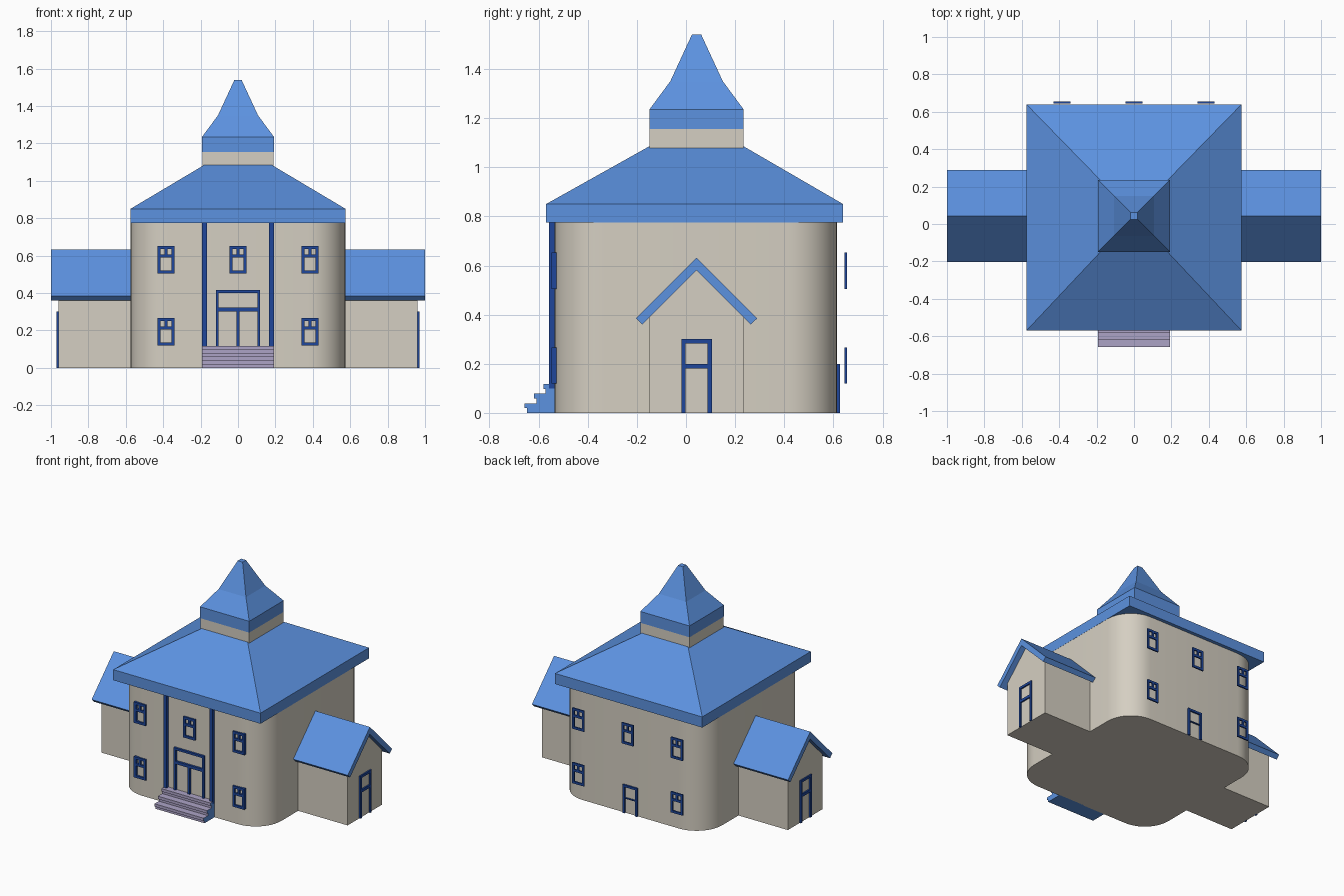
import bpy, bmesh
from mathutils import Matrix

cube = bpy.data.objects.get("Cube")
if cube:
    bpy.data.objects.remove(cube)


def material(name, rgb):
    m = bpy.data.materials.new(name)
    m.use_nodes = True
    lin = [(c / 255 / 12.92 if c < 11 else ((c / 255 + 0.055) / 1.055) ** 2.4) for c in rgb]
    m.diffuse_color = (*lin, 1)
    m.node_tree.nodes["Principled BSDF"].inputs["Base Color"].default_value = (*lin, 1)
    return m


STONE = material("warm stone", (213, 207, 194))
ROOF = material("roof blue", (92, 146, 224))
TRIM = material("dark blue trim", (30, 70, 155))
STEP = material("lavender step", (172, 163, 198))
MID = 0.043   # depth of the wing ridge and spire


def finish(name, bm, *mats):
    bmesh.ops.recalc_face_normals(bm, faces=bm.faces)
    me = bpy.data.meshes.new(name)
    bm.to_mesh(me)
    bm.free()
    for m in mats:
        me.materials.append(m)
    ob = bpy.data.objects.new(name, me)
    bpy.context.collection.objects.link(ob)
    return ob


def add_box(bm, x0, x1, y0, y1, z0, z1):
    size = Matrix.Diagonal((x1 - x0, y1 - y0, z1 - z0, 1))
    place = Matrix.Translation(((x0 + x1) / 2, (y0 + y1) / 2, (z0 + z1) / 2))
    return bmesh.ops.create_cube(bm, size=1, matrix=place @ size)["verts"]


def box(name, mat, *dims):
    bm = bmesh.new()
    add_box(bm, *dims)
    return finish(name, bm, mat)


def extrude_x(name, profile, x0, x1, *mats):
    """Sweep a (y, z) outline along x."""
    bm = bmesh.new()
    face = bm.faces.new([bm.verts.new((x0, y, z)) for y, z in profile])
    geo = bmesh.ops.extrude_face_region(bm, geom=[face])["geom"]
    bmesh.ops.translate(bm, vec=(x1 - x0, 0, 0),
                        verts=[v for v in geo if isinstance(v, bmesh.types.BMVert)])
    return finish(name, bm, *mats)


def square_loft(name, mat, rings):
    """Stack rectangles given as (half x, y0, y1, z)."""
    bm = bmesh.new()
    loops = [[bm.verts.new(p) for p in ((-h, a, z), (h, a, z), (h, b, z), (-h, b, z))]
             for h, a, b, z in rings]
    for low, high in zip(loops, loops[1:]):
        for i in range(4):
            j = (i + 1) % 4
            bm.faces.new((low[i], low[j], high[j], high[i]))
    bm.faces.new(loops[0])
    bm.faces.new(loops[-1])
    return finish(name, bm, mat)


def bar_frame(name, bars, y0, y1, turn=None):
    """Join flat bars (x0, x1, z0, z1) into one frame."""
    bm = bmesh.new()
    for x0, x1, z0, z1 in bars:
        add_box(bm, x0, x1, y0, y1, z0, z1)
    if turn:
        bm.transform(turn)
    return finish(name, bm, TRIM)


def surround(x, half, z0, z1, t, sill=False):
    bars = [(x - half, x - half + t, z0, z1), (x + half - t, x + half, z0, z1),
            (x - half, x + half, z1 - t, z1)]
    if sill:
        bars.append((x - half, x + half, z0, z0 + t))
    return bars


# Main house with rounded corners
bm = bmesh.new()
add_box(bm, -0.574, 0.574, -0.535, 0.615, 0, 0.79)
upright = [e for e in bm.edges if abs(e.verts[0].co.z - e.verts[1].co.z) > 0.5]
bmesh.ops.bevel(bm, geom=upright, offset=0.2, segments=10, profile=0.5, affect='EDGES')
house = finish("house_walls", bm, STONE)
bpy.context.view_layer.objects.active = house
house.select_set(True)
bpy.ops.object.shade_smooth_by_angle(angle=0.6)
house.select_set(False)

# Hipped roof, tower and flared spire
square_loft("main_roof", ROOF, [(0.575, -0.57, 0.64, 0.775), (0.575, -0.57, 0.64, 0.85),
                                (0.18, -0.15, 0.235, 1.085)])
box("tower_walls", STONE, -0.19, 0.19, MID - 0.192, MID + 0.192, 1.075, 1.155)
square_loft("spire", ROOF, [(h, MID - h, MID + h, z) for h, z in
            ((0.192, 1.155), (0.192, 1.235), (0.107, 1.35), (0.019, 1.54))])

# Side wings with gable roofs and end doors
for side, s in (("left", 1), ("right", -1)):
    extrude_x(side + "_wing_walls",
              [(MID - 0.192, 0), (MID + 0.192, 0), (MID + 0.192, 0.405), (MID, 0.59),
               (MID - 0.192, 0.405)], s * 0.5, s * 0.96, STONE)
    extrude_x(side + "_wing_roof",
              [(MID, 0.632), (MID + 0.247, 0.385), (MID + 0.221, 0.36), (MID, 0.58),
               (MID - 0.221, 0.36), (MID - 0.247, 0.385)], s * 0.56, s, ROOF)
    bars = surround(0, 0.062, 0, 0.3, 0.017) + [(-0.062, 0.062, 0.18, 0.2)]
    turn = Matrix.Translation((s * 0.96, MID, 0)) @ Matrix.Rotation(s * 1.570796, 4, 'Z')
    bar_frame(side + "_wing_door_frame", bars, -0.01, 0.005, turn)

# Windows on front and back
for wall, y0, y1 in (("front", -0.547, -0.525), ("back", 0.645, 0.655)):
    for x, z in ((-0.385, 0.12), (0.385, 0.12), (-0.385, 0.505), (0, 0.505), (0.385, 0.505)):
        bars = surround(x, 0.046, z, z + 0.147, 0.016, sill=True)
        bars += [(x - 0.046, x + 0.046, z + 0.085, z + 0.101),
                 (x - 0.007, x + 0.007, z + 0.085, z + 0.147)]
        bar_frame(wall + "_window_frame", bars, y0, y1)

# Doors and entrance pillars
bar_frame("front_door_frame", surround(0, 0.118, 0.115, 0.415, 0.015) +
          [(-0.118, 0.118, 0.302, 0.322), (-0.008, 0.008, 0.115, 0.31)], -0.55, -0.53)
bar_frame("back_door_frame", surround(0, 0.057, 0, 0.2, 0.015) +
          [(-0.057, 0.057, 0.105, 0.11)], 0.61, 0.627)
for side, s in (("left", 1), ("right", -1)):
    x = sorted((s * 0.167, s * 0.192))
    box(side + "_pillar", TRIM, *x, -0.558, -0.53, 0.1, 0.78)

# Entrance steps with nosings: lavender treads, blue sides
outline = [(-0.53, 0)]
for i in range(3):
    y, z = -0.657 + i * 0.038, i * 0.039
    outline += [(y + 0.01, z), (y + 0.01, z + 0.019), (y, z + 0.019), (y, z + 0.039)]
steps = extrude_x("entrance_steps", outline + [(-0.53, 0.117)], -0.192, 0.192, ROOF, STEP)
for f in steps.data.polygons:
    f.material_index = int(f.normal.y < -0.5 or f.normal.z > 0.5)
